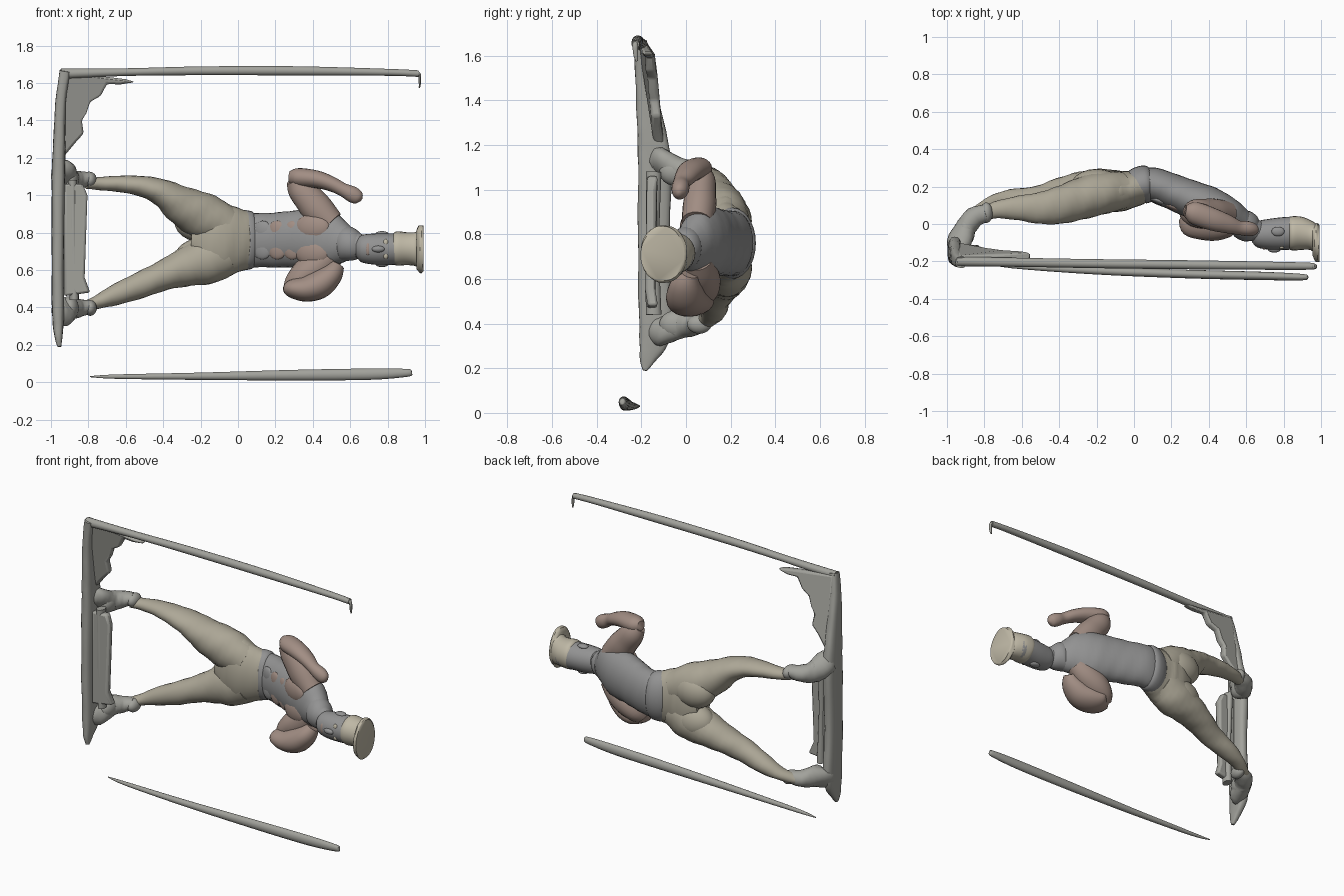
import bpy, bmesh, math
from mathutils import Vector


def material(name, rgb):
    m = bpy.data.materials.new(name)
    m.diffuse_color = (*rgb, 1)
    return m


KHAKI = material("khaki", (0.42, 0.39, 0.31))
GREY = material("slate", (0.29, 0.29, 0.29))
SKIN = material("skin", (0.36, 0.27, 0.23))
STONE = material("stone", (0.36, 0.36, 0.33))
CREAM = material("cream", (0.52, 0.48, 0.38))


def finish(name, bm, mat, angle=50):
    bmesh.ops.recalc_face_normals(bm, faces=bm.faces)
    me = bpy.data.meshes.new(name)
    bm.to_mesh(me)
    bm.free()
    ob = bpy.data.objects.new(name, me)
    bpy.context.collection.objects.link(ob)
    me.materials.append(mat)
    bpy.ops.object.select_all(action='DESELECT')
    ob.select_set(True)
    bpy.context.view_layer.objects.active = ob
    bpy.ops.object.shade_smooth_by_angle(angle=math.radians(angle))
    return ob


def spline(st, steps):
    """Catmull-Rom through stations of (x, y, z, ry, rp)."""
    out = []
    n = len(st)
    for i in range(n - 1):
        a, b, c, d = st[max(i - 1, 0)], st[i], st[i + 1], st[min(i + 2, n - 1)]
        for k in range(steps):
            t = k / steps
            out.append([0.5 * (2 * q + (r - p) * t + (2 * p - 5 * q + 4 * r - s) * t * t
                        + (3 * q - p - 3 * r + s) * t ** 3) for p, q, r, s in zip(a, b, c, d)])
    out.append(list(st[-1]))
    return out


def loft(name, stations, mat, sides=20, steps=4, power=1.0, wob=0.0, axis=None):
    """Elliptical limb: ry is the half depth, rp the half width in the front view."""
    pts = spline(stations, steps)
    bm = bmesh.new()
    rings = []
    for i, p in enumerate(pts):
        t = (Vector(pts[min(i + 1, len(pts) - 1)][:3]) - Vector(pts[max(i - 1, 0)][:3])).normalized()
        if axis:
            t = Vector(axis)
        side = t.cross(Vector((0, 1, 0))).normalized()
        deep = side.cross(t)
        ring = []
        for k in range(sides):
            a = math.tau * k / sides
            c, s = math.cos(a), math.sin(a)
            c = math.copysign(abs(c) ** power, c)
            s = math.copysign(abs(s) ** power, s)
            f = 1 + wob * math.sin(i * 1.7 + 3 * a)
            ring.append(bm.verts.new(Vector(p[:3]) + deep * c * max(p[3], .002) * f
                                     + side * s * max(p[4], .002) * f))
        rings.append(ring)
    for r, q in zip(rings, rings[1:]):
        for k in range(sides):
            bm.faces.new((r[k], r[(k + 1) % sides], q[(k + 1) % sides], q[k]))
    bm.faces.new(rings[0])
    bm.faces.new(rings[-1])
    return finish(name, bm, mat)


def blob(name, loc, size, mat, rot=(0, 0, 0)):
    bm = bmesh.new()
    bmesh.ops.create_uvsphere(bm, u_segments=20, v_segments=12, radius=1)
    ob = finish(name, bm, mat)
    ob.location, ob.scale, ob.rotation_euler = loc, size, rot
    return ob


def slab(name, outline, y0, y1, mat, bevel=0.012):
    """Front-view outline (x, z, y shift) extruded through y0..y1."""
    bm = bmesh.new()
    f = [bm.verts.new((x, y0 + d, z)) for x, z, d in outline]
    b = [bm.verts.new((x, y1 + d, z)) for x, z, d in outline]
    bm.faces.new(f)
    bm.faces.new(b)
    for k in range(len(f)):
        j = (k + 1) % len(f)
        bm.faces.new((f[k], f[j], b[j], b[k]))
    ob = finish(name, bm, mat)
    m = ob.modifiers.new("soft", 'BEVEL')
    m.width, m.segments = bevel, 2
    return ob


# Frame: upright board, top rod with hook, loose lower rod
loft("upright_board", [(-.955, -.185, .19, .01, .01), (-.96, -.17, .25, .04, .022),
     (-.962, -.135, .38, .075, .033), (-.963, -.145, .7, .07, .033), (-.96, -.14, 1.1, .075, .036),
     (-.955, -.16, 1.3, .06, .032), (-.948, -.185, 1.5, .042, .028), (-.925, -.205, 1.665, .03, .028)],
     STONE, power=.7, wob=.03)
loft("top_rod", [(-.945, -.2, 1.65, .026, .028), (-.6, -.205, 1.658, .024, .021),
     (-.2, -.212, 1.665, .024, .024), (.3, -.218, 1.665, .024, .025),
     (.8, -.224, 1.657, .021, .019), (.965, -.226, 1.65, .018, .018)], STONE, sides=14)
loft("rod_hook", [(.95, -.226, 1.66, .012, .012), (.97, -.228, 1.645, .012, .008),
     (.972, -.225, 1.6, .01, .006), (.97, -.22, 1.575, .005, .004)], STONE, sides=10)
loft("lower_rod", [(-.79, -.208, .03, .002, .003), (-.65, -.225, .03, .012, .012),
     (-.2, -.25, .032, .02, .02), (.3, -.268, .038, .023, .029), (.7, -.278, .043, .022, .031),
     (.9, -.284, .05, .017, .022), (.93, -.285, .052, .008, .012)], STONE, sides=14)

# Torn web in the corner and panel between the feet
slab("corner_web", [(-.94, 1.66, -.03), (-.72, 1.635, -.02), (-.6, 1.62, -.01), (-.55, 1.605, -.01),
     (-.63, 1.592, 0), (-.7, 1.595, 0), (-.735, 1.53, 0), (-.79, 1.5, .01), (-.81, 1.44, .01),
     (-.835, 1.4, .02), (-.825, 1.33, .03), (-.87, 1.28, .03), (-.92, 1.22, .04), (-.95, 1.18, .05)],
     -.185, -.14, STONE)
slab("foot_panel", [(-.93, .46, 0), (-.79, .48, .01), (-.82, .56, 0), (-.805, 1.0, 0), (-.83, 1.06, .01),
     (-.93, 1.06, 0)], -.18, -.135, STONE)
loft("panel_rail", [(-.875, -.145, .44, .035, .025), (-.88, -.15, .75, .03, .02),
     (-.885, -.145, 1.08, .035, .025)], STONE, sides=12)

# Legs with shoes
loft("upper_leg", [(-.81, .05, 1.065, .035, .03), (-.74, .075, 1.062, .045, .035), (-.62, .085, 1.06, .065, .045),
     (-.5, .085, 1.045, .085, .057), (-.4, .1, 1.01, .1, .075), (-.3, .13, .945, .11, .105),
     (-.18, .165, .885, .115, .125), (-.06, .18, .83, .1, .11)], KHAKI, wob=.02)
loft("lower_leg", [(-.84, .06, .395, .035, .03), (-.76, .105, .425, .045, .035), (-.66, .125, .465, .06, .055),
     (-.52, .13, .52, .072, .07), (-.4, .155, .57, .09, .08), (-.28, .175, .615, .105, .105),
     (-.16, .18, .655, .115, .13), (-.06, .18, .7, .1, .12)], KHAKI, wob=.02)
for tag, z, toe in (("upper", 1.08, 1.13), ("lower", .395, .365)):
    loft(tag + "_shoe", [(-.965, -.17, toe, .02, .02), (-.945, -.12, toe, .05, .07), (-.905, -.03, z, .055, .065),
         (-.855, .035, z, .055, .05), (-.79, .06, z + .01, .045, .036)], STONE, wob=.03)
    blob(tag + "_heel", (-.9, -.04, z), (.05, .08, .065), STONE)
    blob(tag + "_shoe_cuff", (-.79, .06, z + .002), (.035, .055, .042), STONE)

# Trousers seat with shorts hems, belt, torso, collar
loft("trousers_seat", [(-.25, .18, .77, .07, .1), (-.18, .18, .765, .1, .21), (-.1, .175, .76, .112, .215),
     (-.02, .185, .76, .1, .18), (.05, .205, .76, .09, .155)], KHAKI, sides=28, wob=.012)
for tag, z in (("upper", .86), ("lower", .66)):
    blob(tag + "_buttock", (-.2, .2, z), (.14, .095, .11), KHAKI)
loft("belt", [(.015, .195, .76, .09, .15), (.03, .205, .76, .1, .16), (.07, .215, .76, .1, .155),
     (.09, .218, .76, .085, .14)], GREY, sides=28)
loft("torso", [(.03, .205, .76, .085, .15), (.1, .21, .76, .092, .145), (.2, .175, .76, .095, .147),
     (.3, .135, .765, .1, .152), (.4, .095, .765, .105, .16), (.48, .06, .76, .095, .155),
     (.55, .02, .745, .08, .115), (.61, -.02, .735, .065, .08), (.68, -.045, .72, .055, .058)],
     GREY, sides=28, wob=.01)
loft("collar", [(.55, .02, .74, .06, .09), (.58, 0, .74, .08, .095), (.62, -.025, .73, .076, .082),
     (.65, -.04, .725, .055, .065)], GREY)

# Chest and belly muscles, low relief
for tag, z in (("upper", .825), ("lower", .695)):
    blob(tag + "_pectoral", (.4, .022, z), (.1, .04, .075), SKIN, (0, 0, -.35))
    for i in range(3):
        blob(f"{tag}_abdominal_{i + 1}", (.13 + .08 * i, .126 - .033 * i, .76 + (z - .76) * .75),
             (.055, .02, .055), SKIN if i else GREY, (0, 0, -.4))

# Bent arms
loft("upper_arm_raised", [(.5, .05, .85, .07, .07), (.43, .06, .92, .075, .085), (.38, .065, .98, .07, .08),
     (.33, .07, 1.04, .062, .07), (.3, .06, 1.085, .045, .045)], SKIN)
loft("forearm_raised", [(.275, .07, 1.1, .03, .03), (.32, .06, 1.095, .06, .05), (.42, .025, 1.085, .06, .047),
     (.5, 0, 1.06, .05, .04), (.56, -.02, 1.03, .038, .036), (.61, -.025, 1.005, .04, .043),
     (.645, -.03, .985, .03, .035), (.66, -.03, .975, .008, .01)], SKIN)
loft("upper_arm_lowered", [(.5, .05, .69, .07, .075), (.44, .06, .63, .085, .085), (.37, .065, .58, .09, .085),
     (.31, .06, .53, .075, .065), (.275, .05, .49, .04, .04)], SKIN)
loft("forearm_lowered", [(.26, .055, .5, .04, .03), (.3, .035, .5, .095, .055), (.37, .015, .5, .1, .07),
     (.44, 0, .525, .09, .075), (.5, 0, .575, .07, .06), (.53, .015, .625, .04, .04)], SKIN)

# Head and face
loft("head", [(.63, -.055, .715, .04, .04), (.66, -.055, .715, .07, .072), (.73, -.055, .712, .083, .083),
     (.82, -.05, .712, .088, .084), (.9, -.045, .712, .083, .085), (.95, -.045, .712, .06, .07)], GREY, sides=24)
blob("nose", (.75, -.135, .712), (.035, .018, .018), GREY)
blob("mouth", (.695, -.122, .712), (.014, .014, .035), SKIN)
for tag, s in (("upper", 1), ("lower", -1)):
    blob(tag + "_eye", (.79, -.125, .712 + s * .035), (.014, .01, .018), CREAM)
    blob(tag + "_ear", (.77, -.04, .712 + s * .082), (.035, .025, .014), GREY)

# Cap with thin flared plate on top
X = (1, 0, 0)
loft("cap", [(.83, -.05, .715, .085, .08), (.85, -.05, .715, .092, .092), (.9, -.05, .714, .088, .088),
     (.945, -.06, .712, .08, .09), (.97, -.08, .712, .085, .105)], CREAM, sides=24, axis=X)
loft("cap_plate", [(.955, -.085, .712, .085, .105), (.966, -.095, .712, .1, .124), (.98, -.1, .712, .104, .128),
     (.992, -.105, .712, .098, .122)], CREAM, sides=32, steps=2, wob=.025, axis=X)
